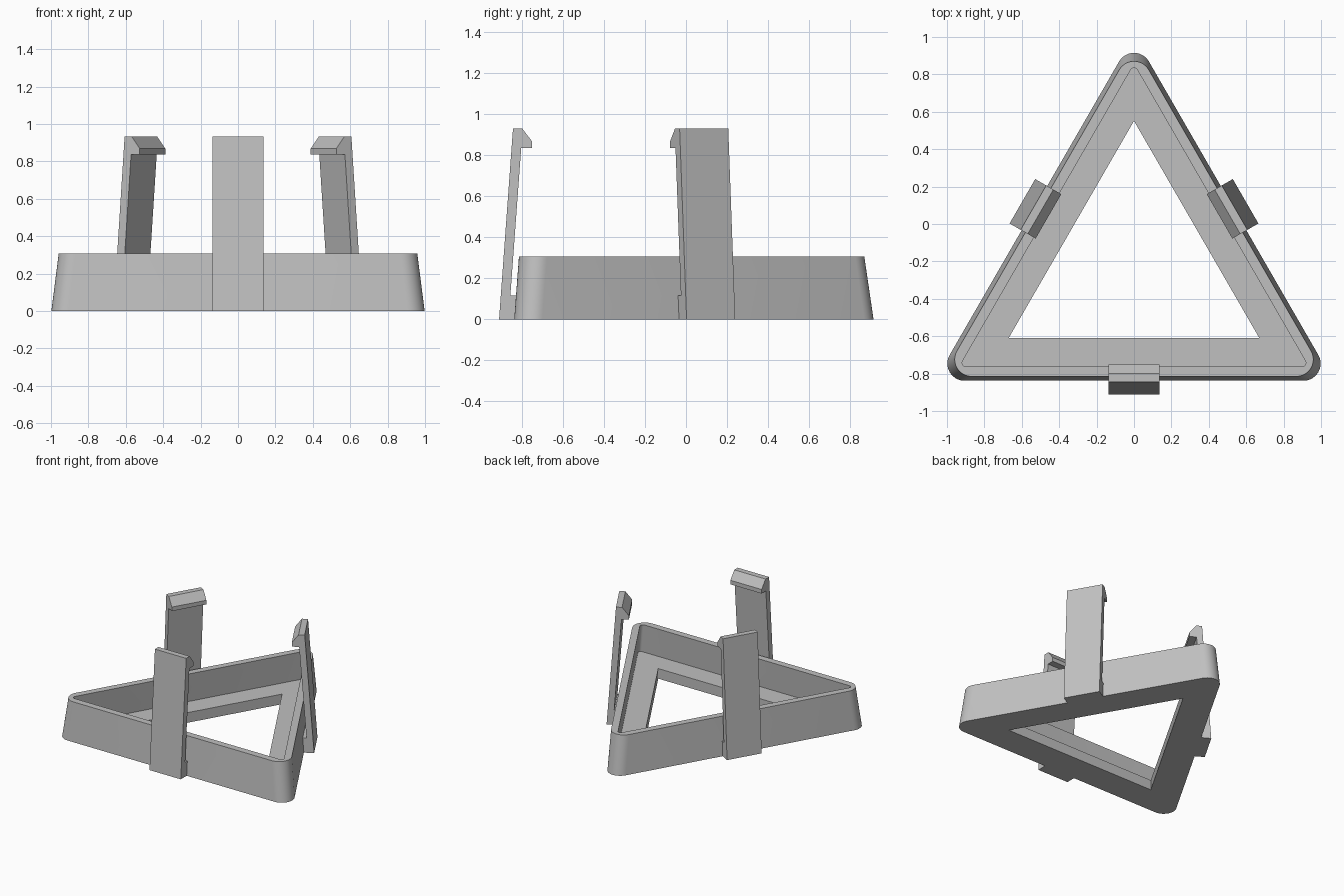
import bpy, bmesh
from math import radians, cos, sin
from mathutils import Matrix, Vector

cube = bpy.data.objects.get("Cube")
if cube:
    bpy.data.objects.remove(cube, do_unlink=True)

CENTRE = Vector((0, -0.223, 0))   # centre of the triangle
HEIGHT = 0.306
FLOOR = 0.08
ARC_STEPS = 12

grey = bpy.data.materials.new("plain_grey")
grey.use_nodes = True
grey.diffuse_color = (0.53, 0.53, 0.53, 1)
grey.node_tree.nodes["Principled BSDF"].inputs["Base Color"].default_value = grey.diffuse_color


def finish(bm, name, smooth=False):
    bmesh.ops.remove_doubles(bm, verts=bm.verts[:], dist=0.0001)
    bmesh.ops.recalc_face_normals(bm, faces=bm.faces[:])
    mesh = bpy.data.meshes.new(name)
    bm.to_mesh(mesh)
    bm.free()
    mesh.materials.append(grey)
    if smooth:
        mesh.shade_smooth()
        mesh.set_sharp_from_angle(angle=radians(30))
    obj = bpy.data.objects.new(name, mesh)
    bpy.context.collection.objects.link(obj)
    return obj


def triangle_ring(bm, inradius, corner, z):
    """Loop of vertices around a triangle with rounded corners."""
    ring = []
    for k in range(3):
        mid = 90 + 120 * k
        reach = 2 * (inradius - corner)
        for i in range(ARC_STEPS + 1):
            a = radians(mid - 60 + 120 * i / ARC_STEPS)
            m = radians(mid)
            ring.append(bm.verts.new(CENTRE + Vector((
                reach * cos(m) + corner * cos(a),
                reach * sin(m) + corner * sin(a), z))))
    return ring


# Tray: tapered wall, flat floor and triangular opening
bm = bmesh.new()
sections = [
    (0.387, 0, 0),              # opening, underside
    (0.615, 0.092, 0),          # outer foot
    (0.592, 0.091, HEIGHT),     # outer rim
    (0.539, 0.02, HEIGHT),      # inner rim
    (0.556, 0.02, FLOOR),       # wall meets floor
    (0.387, 0, FLOOR),          # opening, upper edge
]
rings = [triangle_ring(bm, *s) for s in sections]
for a, b in zip(rings, rings[1:] + rings[:1]):
    for i in range(len(a)):
        j = (i + 1) % len(a)
        bm.faces.new((a[i], a[j], b[j], b[i]))
# Merge the coincident corner points of the sharp opening
bmesh.ops.dissolve_degenerate(bm, dist=0.0001, edges=bm.edges[:])
finish(bm, "tray", smooth=True)

# Clips: leaning arm with a foot on the wall and a hook at the top
CLIP_HALF_WIDTH = 0.137
clip_profile = [
    (-0.912, 0), (-0.844, 0.932), (-0.80, 0.932), (-0.751, 0.868),
    (-0.751, 0.836), (-0.804, 0.836), (-0.857, 0.115), (-0.822, 0.115),
    (-0.822, 0),
]


def make_clip(name, angle):
    bm = bmesh.new()
    face = bm.faces.new([bm.verts.new((-CLIP_HALF_WIDTH, y, z)) for y, z in clip_profile])
    ext = bmesh.ops.extrude_face_region(bm, geom=[face])
    moved = [v for v in ext["geom"] if isinstance(v, bmesh.types.BMVert)]
    bmesh.ops.translate(bm, verts=moved, vec=(2 * CLIP_HALF_WIDTH, 0, 0))
    bmesh.ops.rotate(bm, verts=bm.verts[:], cent=CENTRE,
                     matrix=Matrix.Rotation(radians(angle), 3, 'Z'))
    finish(bm, name)


for name, angle in (("front_clip", 0), ("left_clip", 120), ("right_clip", 240)):
    make_clip(name, angle)
